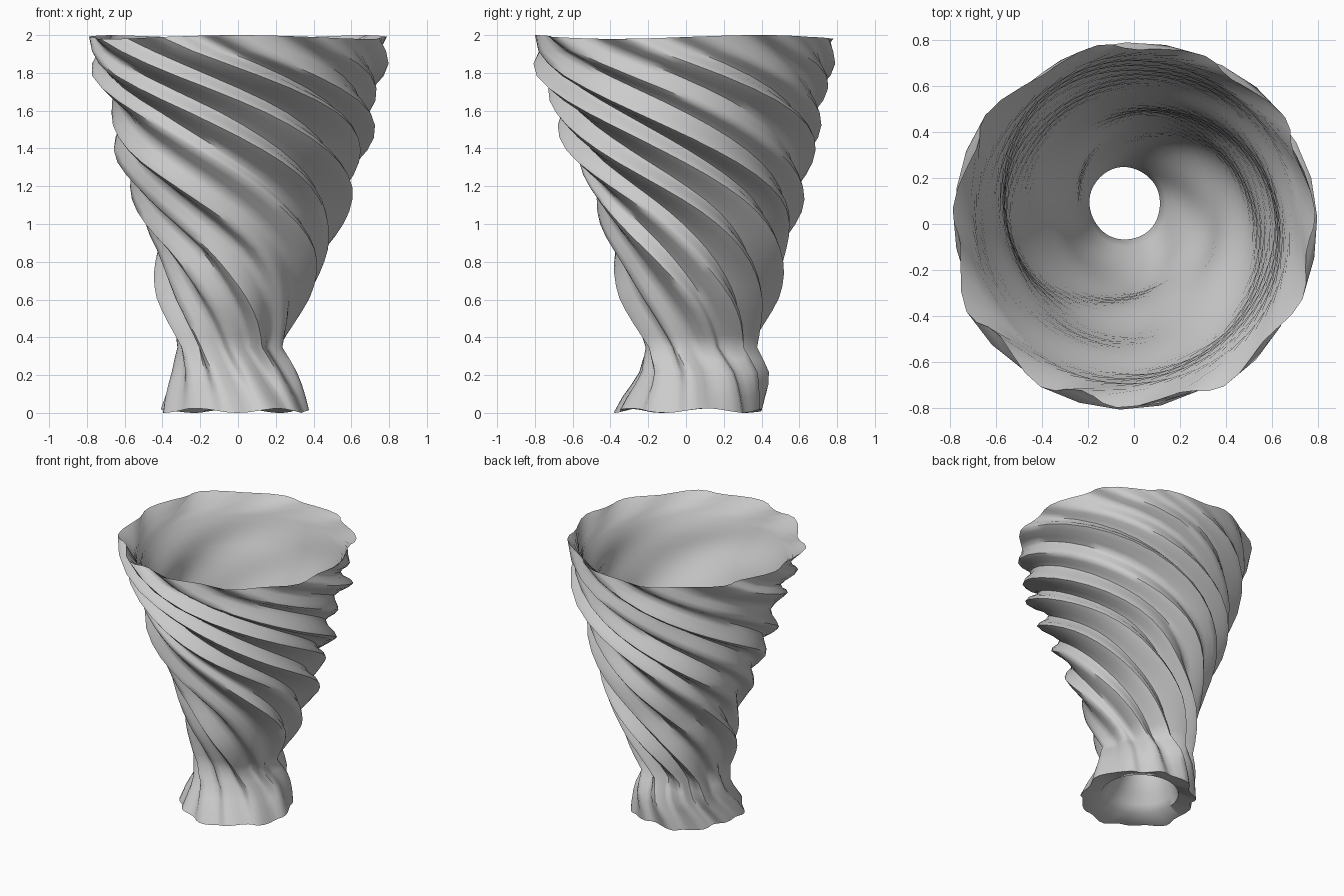
import bpy, bmesh, math, random

if "Cube" in bpy.data.objects:
    bpy.data.objects.remove(bpy.data.objects["Cube"])

random.seed(4)
RIDGES, PER = 11, 6
N = RIDGES * PER

# z, centre x, centre y, ridge radius, groove depth, inner radius, inner centre x, y
PROFILE = [
    (0.02, -0.02, 0.01, 0.40, 0.03, 0.27, -0.02, 0.03),
    (0.20, -0.02, 0.08, 0.35, 0.06, 0.18, -0.04, 0.08),
    (0.35, -0.04, 0.06, 0.31, 0.07, 0.155, -0.04, 0.09),
    (0.60, -0.01, 0.06, 0.41, 0.08, 0.25, -0.01, 0.07),
    (0.85, 0.02, 0.06, 0.48, 0.09, 0.34, 0.02, 0.06),
    (1.10, 0.00, 0.06, 0.57, 0.09, 0.43, 0.00, 0.06),
    (1.35, 0.00, 0.03, 0.66, 0.10, 0.52, 0.00, 0.03),
    (1.60, 0.02, 0.02, 0.73, 0.10, 0.60, 0.02, 0.02),
    (1.80, 0.00, 0.01, 0.79, 0.09, 0.67, 0.00, 0.01),
    (1.98, 0.00, 0.00, 0.81, 0.05, 0.75, 0.00, 0.00),
]


def sample(z):
    for a, b in zip(PROFILE, PROFILE[1:]):
        if z <= b[0]:
            t = max(0, (z - a[0]) / (b[0] - a[0]))
            return [p + (q - p) * t for p, q in zip(a, b)][1:]
    return PROFILE[-1][1:]


def twist(z):
    u = 1.98 - z
    return math.radians(7 + 200 * u - 34 * u * u)


ridge_gain = [random.uniform(-0.03, 0.015) for _ in range(RIDGES)]
ridge_shift = [random.uniform(-0.12, 0.12) for _ in range(RIDGES)]

bm = bmesh.new()


def outer_ring(z):
    cx, cy, r, d = sample(z)[:4]
    ring = []
    for i in range(N):
        k = ((i + PER // 2) // PER) % RIDGES
        w = 0.5 + 0.5 * math.cos(2 * math.pi * i / PER)
        a = 2 * math.pi * i / N + twist(z) + ridge_shift[k] * w
        # each ridge swells and fades along its length
        gain = ridge_gain[k] + 0.018 * math.sin(6 * z + 2.3 * k)
        rad = r - d * (1 - w) + gain * w * min(1, d / 0.08)
        ring.append(bm.verts.new((cx + rad * math.cos(a), cy + rad * math.sin(a), z)))
    return ring


def inner_ring(z):
    r, cx, cy = sample(z)[4:]
    ring = []
    fade = min(1, (2 - z) / 0.3) * max(0, min(1, (z - 0.3) / 0.4))
    for i in range(N):
        p = 2 * math.pi * i / N
        a = p + twist(z)
        rad = r + fade * (0.022 * math.sin(2 * p) + 0.008 * math.cos(5 * p))
        ring.append(bm.verts.new((cx + rad * math.cos(a), cy + rad * math.sin(a), z)))
    return ring


# outer fluted wall upward, then over the rim and down the smooth inner wall
ROWS = 30
heights = [0.02 + 1.96 * j / ROWS for j in range(ROWS + 1)]
rings = [outer_ring(z) for z in heights]
for v in rings[0]:
    v.co.z = 0.012 + 0.012 * math.sin(5 * math.atan2(v.co.y, v.co.x))
for v in rings[-1]:
    v.co.z = 1.99 + 0.01 * math.sin(3 * math.atan2(v.co.y, v.co.x))
rings += [inner_ring(z) for z in reversed([0.035] + heights[1:-1])]
rings.append(rings[0])  # flat underside closes the shell
for a, b in zip(rings, rings[1:]):
    for i in range(N):
        j = (i + 1) % N
        bm.faces.new((a[i], a[j], b[j], b[i]))
bmesh.ops.recalc_face_normals(bm, faces=bm.faces[:])

mesh = bpy.data.meshes.new("twisted_vase")
bm.to_mesh(mesh)
bm.free()
vase = bpy.data.objects.new("twisted_vase", mesh)
bpy.context.collection.objects.link(vase)
bpy.context.view_layer.objects.active = vase
vase.select_set(True)
bpy.ops.object.shade_smooth_by_angle(angle=math.radians(60))
